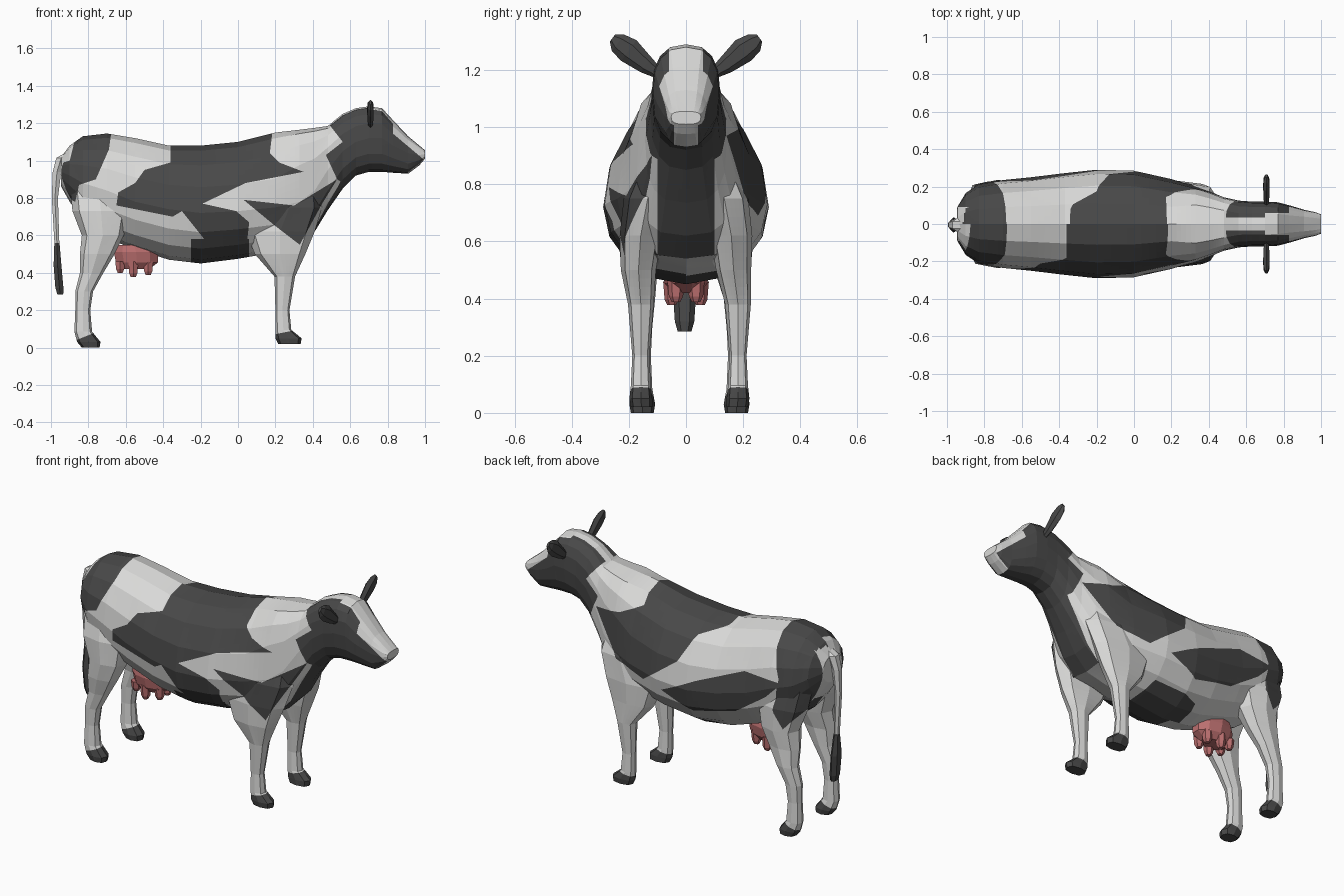
import bpy, bmesh, math
from mathutils import Vector
from mathutils.bvhtree import BVHTree

if "Cube" in bpy.data.objects:
    bpy.data.objects.remove(bpy.data.objects["Cube"])


def material(name, rgb):
    m = bpy.data.materials.new(name)
    m.diffuse_color = (*rgb, 1)
    m.use_nodes = True
    m.node_tree.nodes["Principled BSDF"].inputs["Base Color"].default_value = m.diffuse_color
    return m


WHITE, DARK, PINK = 0, 1, 2
MATS = [material("white_hide", (0.70, 0.70, 0.69)),
        material("dark_hide", (0.065, 0.065, 0.065)),
        material("udder_pink", (0.50, 0.16, 0.16))]

# Hide patches as (x, z) outlines, one set per flank
PATCHES_RIGHT = [
    [(-.84, 1.2), (-.67, 1.2), (-.69, 1.06), (-.76, .90), (-.85, .87), (-.87, .78),
     (-1, .84), (-1, .97), (-.90, 1.0), (-.88, 1.08)],
    [(-.36, 1.2), (-.36, .99), (-.50, .95), (-.55, .88), (-.64, .83), (-.65, .76),
     (-.35, .70), (-.30, .73), (-.18, .58), (.05, .58), (.06, .67), (-.01, .73),
     (-.19, .77), (.04, .88), (.35, .94), (.22, .99), (.17, 1.04), (.19, 1.2)],
    [(.03, .79), (.30, .76), (.53, .90), (.45, .77), (.33, .55), (.2, .65)],
    [(-.25, .4), (-.25, .58), (.06, .58), (.06, .4)],
]
PATCHES_LEFT = [
    [(-.86, 1.2), (-.67, 1.2), (-.70, 1.06), (-.75, .9), (-.72, .72), (-.78, .62),
     (-.87, .72), (-1, .86), (-1, 1.02)],
    [(-.36, 1.2), (-.34, 1.06), (-.2, 1.0), (-.13, .86), (.1, .69), (.3, .74),
     (.48, .97), (.3, 1.0), (.17, 1.06), (.18, 1.2)],
    [(-.03, .67), (-.25, .78), (-.54, .9), (-.77, .88), (-.67, .78), (-.48, .65), (-.22, .59)],
    [(-.33, .4), (-.30, .51), (.0, .535), (.06, .4)],
]
HEAD_PATCH = [(.49, 1.4), (.49, 1.19), (.56, 1.1), (.47, 1.03), (.53, .90), (.62, .84), (1.1, .7), (1.1, 1.4)]
MUZZLE_EDGE = [(.83, 1.2), (.83, 1.143), (1.0, 1.0)]


def inside(x, z, poly):
    hit = False
    for (x1, z1), (x2, z2) in zip(poly, poly[1:] + poly[:1]):
        if (z1 > z) != (z2 > z) and x < x1 + (z - z1) * (x2 - x1) / (z2 - z1):
            hit = not hit
    return hit


def hide_colour(c):
    x, y, z = c
    # muzzle, face blaze and poll stripe
    if x > .83 and z > 1.143 - .843 * (x - .83) or (x > .915 and abs(y) < .042):
        return WHITE
    if x > .48 and z > 1.14 and abs(y) < (.035 if x < .7 else .06):
        return WHITE
    if inside(x, z, HEAD_PATCH):
        return DARK
    # brisket and tail root
    if x > .33 and abs(y) < .10 and .5 < z < .95:
        return DARK
    if x < -.88 and abs(y) < .09 and z < 1.06:
        return WHITE
    return DARK if any(inside(x, z, p) for p in (PATCHES_RIGHT if y < 0 else PATCHES_LEFT)) else WHITE


def hoof_plane(x):
    """Sloping top of the hoof: a point and the rise per unit of x."""
    return ((.24, .08), .2) if x > 0 else ((-.82, .058), .4)


def leg_colour(c):
    (x0, z0), k = hoof_plane(c.x)
    return DARK if c.z < z0 + k * (c.x - x0) else (hide_colour(c) if c.z > .45 else WHITE)


def cut(bm, point, normal, near):
    """Split the faces accepted by near along a plane."""
    faces = [f for f in bm.faces if near(f.calc_center_median())]
    geom = set(faces)
    for f in faces:
        geom.update(f.edges)
        geom.update(f.verts)
    if faces:
        bmesh.ops.bisect_plane(bm, geom=list(geom), dist=1e-5, plane_co=point, plane_no=normal)


def cut_patches(bm):
    """Cut clean patch borders into the hide."""
    outlines = [(p + p[:1], -1) for p in PATCHES_RIGHT] + [(p + p[:1], 1) for p in PATCHES_LEFT]
    outlines += [(p, s) for p in (HEAD_PATCH[:6], MUZZLE_EDGE) for s in (-1, 1)]
    for line, s in outlines:
        for (x1, z1), (x2, z2) in zip(line, line[1:]):
            m = .035
            cut(bm, (x1, 0, z1), Vector((z2 - z1, 0, x1 - x2)).normalized(),
                lambda c: c.y * s > 0 and min(x1, x2) - m < c.x < max(x1, x2) + m
                and min(z1, z2) - m < c.z < max(z1, z2) + m)
    for s in (1, -1):
        cut(bm, (0, s * .10, 0), (0, 1, 0), lambda c: c.x > .3 and .48 < c.z < .97)
        cut(bm, (0, s * .035, 0), (0, 1, 0), lambda c: .46 < c.x < .72 and c.z > 1.12)
        cut(bm, (0, s * .06, 0), (0, 1, 0), lambda c: .68 < c.x < .86 and c.z > 1.12)
        cut(bm, (0, s * .042, 0), (0, 1, 0), lambda c: c.x > .9 and c.z < 1.06)
        cut(bm, (0, s * .09, 0), (0, 1, 0), lambda c: c.x < -.86)


def cut_leg(bm):
    """Patch borders, hoof line, then drop what is buried in the torso."""
    cut_patches(bm)
    (x0, z0), k = hoof_plane(bm.faces[:][0].calc_center_median().x)
    cut(bm, (x0, 0, z0), Vector((-k, 0, 1)).normalized(), lambda c: c.z < .15)
    buried = []
    for f in bm.faces:
        c = f.calc_center_median()
        co, no, _, d = TORSO.find_nearest(c)
        if d > .02 and (c - co).dot(no) < 0:
            buried.append(f)
    bmesh.ops.delete(bm, geom=buried, context='FACES')


def ring(centre, u, v, n, power=1.0, low=1.0):
    """Closed section around centre; low scales the depth of the lower half."""
    pts = []
    for i in range(n):
        a = math.tau * i / n
        s, c = math.sin(a), math.cos(a)
        s = math.copysign(abs(s) ** power, s)
        c = math.copysign(abs(c) ** power, c)
        pts.append(Vector(centre) + Vector(u) * s + Vector(v) * c * (low if c < 0 else 1))
    return pts


def loft(name, rings, colour, cuts=0, cutter=None):
    bm = bmesh.new()
    vr = [[bm.verts.new(p) for p in r] for r in rings]
    n = len(vr[0])
    for a, b in zip(vr, vr[1:]):
        for i in range(n):
            bm.faces.new((a[i], a[(i + 1) % n], b[(i + 1) % n], b[i]))
    caps = [bm.faces.new(vr[0][::-1]), bm.faces.new(vr[-1])]
    bmesh.ops.poke(bm, faces=caps)
    if cuts:
        bmesh.ops.subdivide_edges(bm, edges=bm.edges[:], cuts=cuts, use_grid_fill=True)
    bmesh.ops.recalc_face_normals(bm, faces=bm.faces[:])
    if cutter:
        cutter(bm)
    for f in bm.faces:
        f.material_index = colour(f.calc_center_median()) if callable(colour) else colour
    me = bpy.data.meshes.new(name)
    bm.to_mesh(me)
    tree = BVHTree.FromBMesh(bm)
    bm.free()
    for m in MATS:
        me.materials.append(m)
    bpy.context.collection.objects.link(bpy.data.objects.new(name, me))
    return tree


# Torso, neck and head: x, top, bottom, half width, height of widest point
BODY = [
    (-.945, 1.02, .86, .09, .94), (-.90, 1.08, .78, .165, .92), (-.83, 1.13, .68, .212, .88),
    (-.70, 1.145, .58, .235, .84), (-.55, 1.12, .528, .25, .78), (-.37, 1.08, .47, .272, .74),
    (-.20, 1.08, .45, .29, .72), (0, 1.10, .475, .285, .73), (.20, 1.15, .51, .24, .75),
    (.33, 1.165, .54, .20, .78), (.41, 1.175, .62, .172, .84), (.48, 1.185, .735, .143, .95),
    (.56, 1.25, .85, .125, 1.05), (.63, 1.28, .92, .12, 1.10), (.70, 1.29, .94, .12, 1.12),
    (.77, 1.28, .94, .116, 1.12), (.83, 1.215, .935, .10, 1.08), (.91, 1.13, .93, .076, 1.04),
    (.97, 1.08, .975, .063, 1.03), (1.0, 1.055, 1.01, .052, 1.035),
]
TORSO = loft("body", [ring((x, 0, m), (0, w, 0), (0, 0, t - m), 16,
                           1 if x < .3 else .7 if x < .5 or x > .9 else .8, (m - b) / (t - m))
                      for x, t, b, w, m in BODY], hide_colour, 4, cut_patches)

# Legs: z, x from, x to, y from, y to
FRONT_LEG = [
    (.02, .215, .335, .13, .205), (.05, .20, .34, .13, .21), (.095, .20, .285, .135, .205),
    (.20, .20, .275, .14, .20), (.38, .195, .305, .125, .215), (.50, .09, .36, .105, .228),
    (.62, .04, .41, .085, .232), (.75, .10, .45, .05, .218), (.90, .2, .42, .03, .15),
]
BACK_LEG = [
    (0, -.835, -.74, .125, .205), (.03, -.86, -.735, .12, .21), (.085, -.875, -.78, .13, .205),
    (.20, -.87, -.79, .135, .20), (.30, -.87, -.775, .13, .205), (.40, -.845, -.72, .12, .215),
    (.50, -.845, -.66, .10, .225), (.60, -.835, -.61, .07, .236), (.73, -.885, -.58, .05, .235),
    (.88, -.90, -.6, .02, .19),
]
for part, sections in (("front_leg", FRONT_LEG), ("back_leg", BACK_LEG)):
    for side, s in (("left", 1), ("right", -1)):
        rings = []
        for z, x1, x2, y1, y2 in sections:
            shift = .012 if z < .45 else 0
            rings.append(ring(((x1 + x2) / 2, s * (y1 + y2) / 2 + shift, z),
                              ((x2 - x1) / 2, 0, 0), (0, (y2 - y1) / 2, 0), 8, .8))
        loft(f"{side}_{part}", rings, leg_colour, 3, cut_leg)

# Tail with a dark tassel: x, z, half depth, half width
TAIL = [(-.90, 1.04, .03, .038), (-.945, 1.015, .03, .036), (-.968, .94, .026, .028),
        (-.979, .80, .019, .021), (-.968, .55, .015, .018)]
TASSEL = [(-.968, .56, .016, .02), (-.965, .44, .024, .042), (-.955, .32, .025, .034),
          (-.95, .285, .018, .024)]
for name, path, col in (("tail", TAIL, WHITE), ("tail_tassel", TASSEL, DARK)):
    loft(name, [ring((x, -.005, z), (d, 0, 0), (0, w, 0), 6) for x, z, d, w in path], col)

# Udder bowl and teats
UDDER = [(-.555, .55, .10, .075), (-.545, .51, .125, .085), (-.54, .455, .118, .075), (-.55, .42, .08, .05)]
loft("udder", [ring((x, 0, z), (a, 0, 0), (0, b, 0), 10) for x, z, a, b in UDDER], PINK)
for i, (x, low) in enumerate(((-.63, .40), (-.56, .377), (-.48, .388))):
    for side, s in (("left", 1), ("right", -1)):
        y = s * (.05 if i == 1 else .035)
        loft(f"{side}_teat_{i}", [ring((x, y, z), (r, 0, 0), (0, r, 0), 6)
                                  for z, r in ((.46, .03), (low + .02, .025), (low, .015))], PINK)

# Ears: leaf shapes pointing out and up: y, z, half thickness, half height
EAR = [(.10, 1.19, .012, .02), (.14, 1.218, .017, .032), (.20, 1.268, .020, .045),
       (.238, 1.295, .017, .036), (.257, 1.312, .008, .016)]
for side, s in (("left", 1), ("right", -1)):
    loft(f"{side}_ear", [ring((.708, s * y, z), (t, 0, 0), (0, -s * h * .6, h * .8), 6)
                         for y, z, t, h in EAR], DARK)
